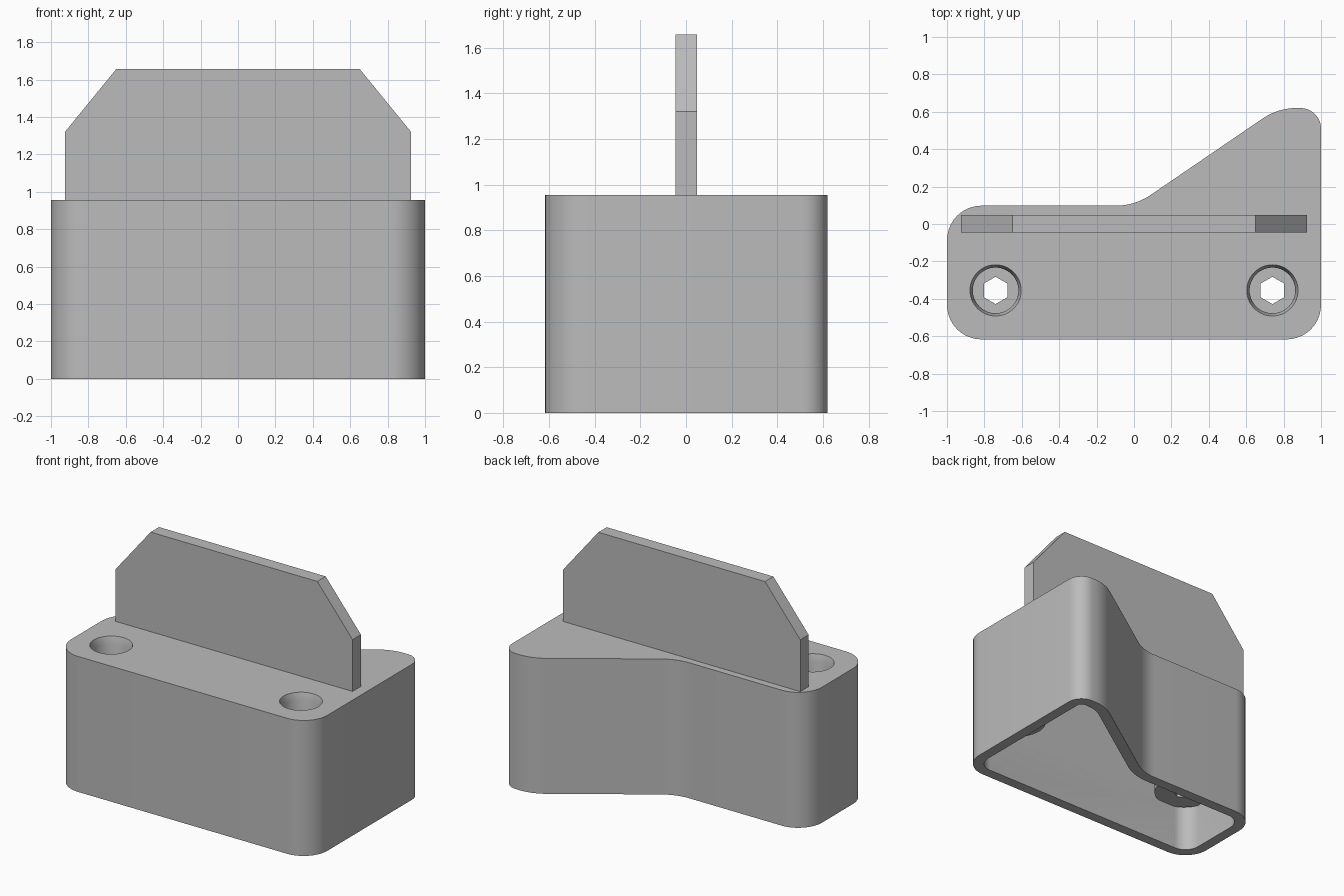
import bpy
import bmesh
from math import cos, sin, pi, tan
from mathutils import Vector

if "Cube" in bpy.data.objects:
    bpy.data.objects.remove(bpy.data.objects["Cube"])

grey = bpy.data.materials.new("plain_grey")
grey.use_nodes = True
grey.diffuse_color = (0.5, 0.5, 0.5, 1)
grey.node_tree.nodes["Principled BSDF"].inputs["Base Color"].default_value = (0.5, 0.5, 0.5, 1)

HEIGHT, WALL = 0.955, 0.075
BOSS_BOTTOM = 0.32


def loft(name, rings):
    """Solid through a stack of equal-length closed rings, capped at both ends."""
    bm = bmesh.new()
    loops = [[bm.verts.new(p) for p in ring] for ring in rings]
    n = len(loops[0])
    for a, b in zip(loops, loops[1:]):
        for i in range(n):
            j = (i + 1) % n
            bm.faces.new((a[i], a[j], b[j], b[i]))
    bm.faces.new(loops[0][::-1])
    bm.faces.new(loops[-1])
    bmesh.ops.recalc_face_normals(bm, faces=bm.faces)
    mesh = bpy.data.meshes.new(name)
    bm.to_mesh(mesh)
    bm.free()
    mesh.materials.append(grey)
    obj = bpy.data.objects.new(name, mesh)
    bpy.context.collection.objects.link(obj)
    return obj


def circle(x, y, z, r, sides=48, start=0.0):
    return [(x + r * cos(start + 2 * pi * i / sides),
             y + r * sin(start + 2 * pi * i / sides), z) for i in range(sides)]


def rounded_outline(corners, inset=0.0, steps=10):
    """Counter-clockwise outline with rounded corners, moved inwards by inset."""
    points = []
    n = len(corners)
    for i, (x, y, r) in enumerate(corners):
        p = Vector((x, y))
        d1 = (p - Vector(corners[i - 1][:2])).normalized()
        d2 = (Vector(corners[(i + 1) % n][:2]) - p).normalized()
        turn = -d1.angle_signed(d2)
        side = 1 if turn > 0 else -1
        n1 = Vector((-d1.y, d1.x))
        # The arc centre stays put when the outline is inset
        centre = p - d1 * r * tan(abs(turn) / 2) + n1 * side * r
        start = -n1 * side * (r - side * inset)
        for k in range(steps + 1):
            a = turn * k / steps
            points.append(centre + Vector((start.x * cos(a) - start.y * sin(a),
                                           start.x * sin(a) + start.y * cos(a))))
    return points


def prism(name, outline, z0, z1):
    return loft(name, [[(p[0], p[1], z) for p in outline] for z in (z0, z1)])


def combine(target, tool, operation):
    mod = target.modifiers.new(operation, "BOOLEAN")
    mod.operation = operation
    mod.solver = "EXACT"
    mod.object = tool
    bpy.context.view_layer.objects.active = target
    bpy.ops.object.modifier_apply(modifier=mod.name)
    bpy.data.objects.remove(tool)


# Hollow housing, open underneath
corners = [(-1, -0.617, 0.185), (1, -0.617, 0.185), (1, 0.62, 0.11),
           (0.77, 0.62, 0.32), (0.005, 0.098, 0.33), (-1, 0.098, 0.185)]
housing = prism("housing", rounded_outline(corners), 0, HEIGHT)
combine(housing, prism("cavity", rounded_outline(corners, WALL), -0.1, HEIGHT - WALL),
        "DIFFERENCE")

# Screw bosses with chamfered counterbores and hexagonal through holes
for x in (-0.74, 0.74):
    y = -0.355
    combine(housing, loft("boss", [circle(x, y, z, 0.2)
                                   for z in (BOSS_BOTTOM, HEIGHT - 0.03)]), "UNION")
    bore = [(BOSS_BOTTOM + WALL, 0.122), (HEIGHT - 0.05, 0.122),
            (HEIGHT, 0.137), (HEIGHT + 0.1, 0.137)]
    combine(housing, loft("counterbore", [circle(x, y, z, r) for z, r in bore]), "DIFFERENCE")
    combine(housing, loft("hex_hole", [circle(x, y, z, 0.073, 6, pi / 2)
                                       for z in (BOSS_BOTTOM - 0.1, BOSS_BOTTOM + 0.2)]),
            "DIFFERENCE")

# Upright plate with clipped upper corners
half = [(0.925, HEIGHT - 0.03), (0.925, 1.32), (0.65, 1.657)]
profile = half + [(-x, z) for x, z in reversed(half)]
plate = loft("upright_plate", [[(x, y, z) for x, z in profile] for y in (-0.045, 0.048)])

# Smooth rounded corners, crisp edges
bpy.ops.object.select_all(action="DESELECT")
housing.select_set(True)
bpy.context.view_layer.objects.active = housing
bpy.ops.object.shade_smooth_by_angle(angle=pi / 6)
